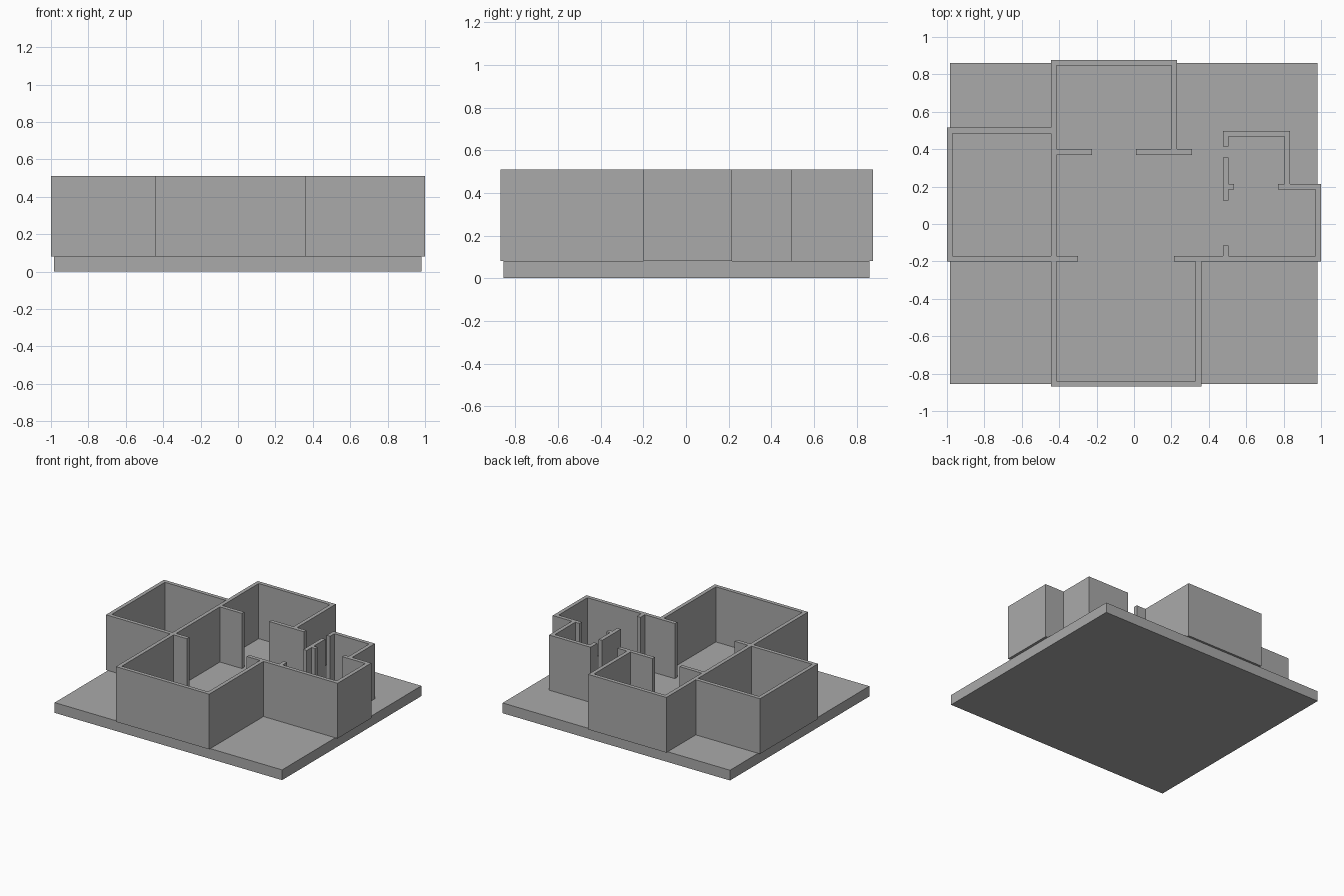
import bpy
import bmesh

cube = bpy.data.objects.get("Cube")
if cube:
    bpy.data.objects.remove(cube, do_unlink=True)

T = 0.03             # wall thickness
BASE, TOP = 0.08, 0.51

grey = bpy.data.materials.new("plain grey")
grey.use_nodes = True
colour = (0.4, 0.4, 0.4, 1)
grey.diffuse_color = colour
grey.node_tree.nodes["Principled BSDF"].inputs["Base Color"].default_value = colour


def along_x(y, x0, x1):
    """Wall running left-right; y is its front side."""
    return (x0, y, x1, y + T)


def along_y(x, y0, y1):
    """Wall running front-back; x is its lower side."""
    return (x, y0, x + T, y1)


def build_plan(name, rects, z0, z1):
    """Merge plan rectangles into one outline and extrude it."""
    xs = sorted({round(v, 4) for r in rects for v in (r[0], r[2])})
    ys = sorted({round(v, 4) for r in rects for v in (r[1], r[3])})
    bm = bmesh.new()
    verts = {}

    def vert(x, y):
        if (x, y) not in verts:
            verts[x, y] = bm.verts.new((x, y, z0))
        return verts[x, y]

    for xa, xb in zip(xs, xs[1:]):
        for ya, yb in zip(ys, ys[1:]):
            cx, cy = (xa + xb) / 2, (ya + yb) / 2
            if any(r[0] < cx < r[2] and r[1] < cy < r[3] for r in rects):
                bm.faces.new([vert(xa, ya), vert(xb, ya), vert(xb, yb), vert(xa, yb)])
    raised = bmesh.ops.extrude_face_region(bm, geom=bm.faces[:], use_keep_orig=True)
    moved = [g for g in raised["geom"] if isinstance(g, bmesh.types.BMVert)]
    bmesh.ops.translate(bm, verts=moved, vec=(0, 0, z1 - z0))
    bmesh.ops.dissolve_limit(bm, angle_limit=0.01, verts=bm.verts[:], edges=bm.edges[:])
    bmesh.ops.recalc_face_normals(bm, faces=bm.faces[:])
    mesh = bpy.data.meshes.new(name)
    bm.to_mesh(mesh)
    bm.free()
    mesh.materials.append(grey)
    obj = bpy.data.objects.new(name, mesh)
    bpy.context.collection.objects.link(obj)
    return obj


# Ground slab
build_plan("ground_slab", [(-0.983, -0.856, 0.98, 0.861)], 0, BASE)

# Long wall shared by the back, left and front rooms
walls = [along_y(-0.445, -0.87, 0.878)]

# Back room, with a doorway in its front wall
walls += [
    along_x(0.848, -0.445, 0.23),
    along_y(0.2, 0.37, 0.878),
    along_x(0.37, -0.445, -0.225),
    along_x(0.37, 0.01, 0.31),
]

# Left room, closed on all sides
walls += [
    along_x(0.485, -1.0, -0.445),
    along_y(-1.0, -0.2, 0.515),
    along_x(-0.2, -1.0, -0.3),
]

# Front room, open to the hall
walls += [
    along_x(-0.87, -0.445, 0.36),
    along_y(0.33, -0.87, -0.2),
]

# Right room
walls += [
    along_x(-0.2, 0.215, 1.0),
    along_y(0.97, -0.2, 0.215),
    along_x(0.185, 0.77, 1.0),
    along_x(0.185, 0.475, 0.535),
]

# Small back right room, and the divider broken by doorways
walls += [
    along_y(0.805, 0.185, 0.497),
    along_x(0.467, 0.475, 0.835),
    along_y(0.475, 0.415, 0.497),
    along_y(0.475, 0.125, 0.355),
    along_y(0.475, -0.2, -0.115),
]

build_plan("house_walls", walls, BASE, TOP)
